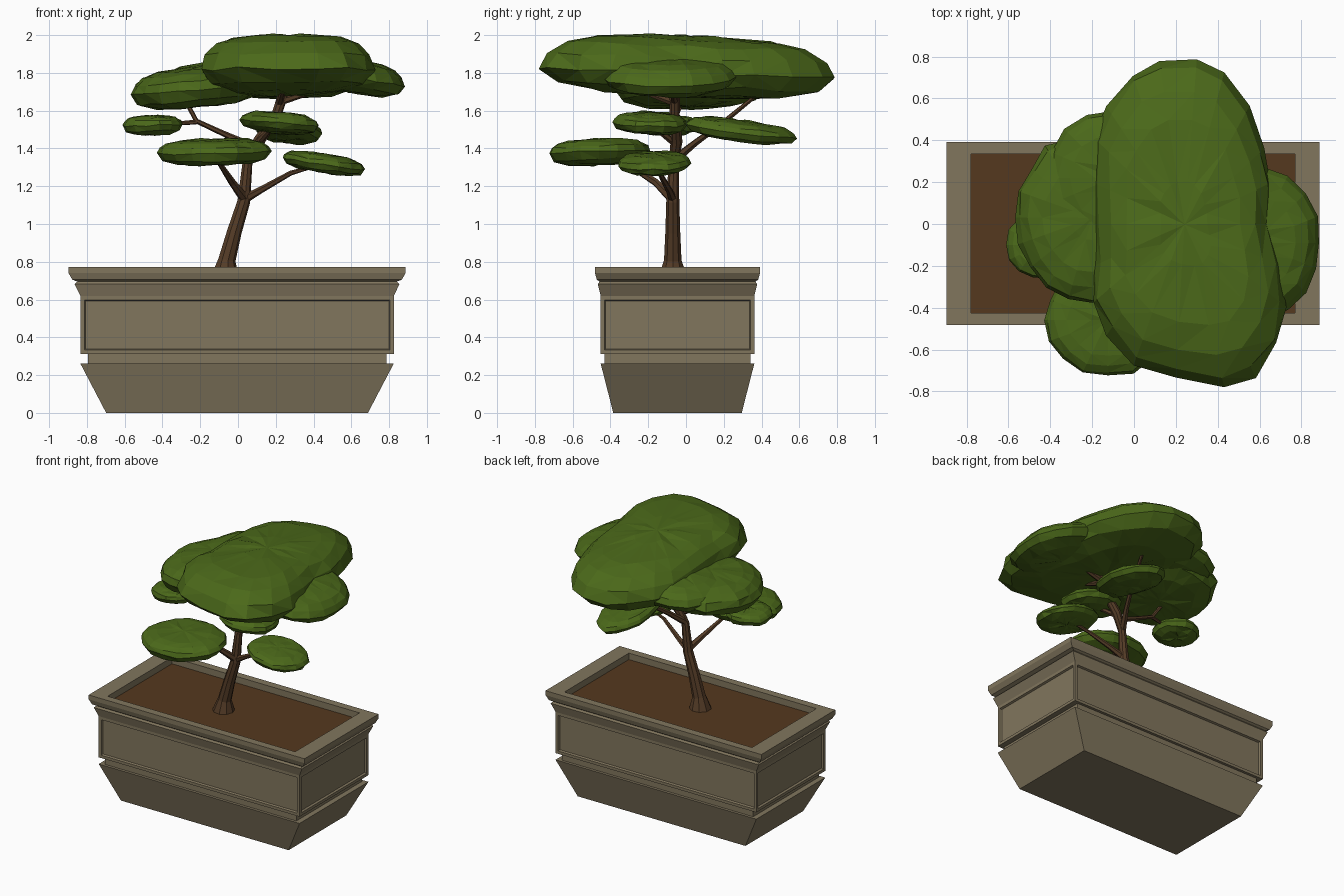
import bpy, bmesh, math, random
from mathutils import Vector

if "Cube" in bpy.data.objects:
    bpy.data.objects.remove(bpy.data.objects["Cube"])

random.seed(4)


def material(name, rgb):
    m = bpy.data.materials.new(name)
    m.diffuse_color = (*rgb, 1)
    m.use_nodes = True
    m.node_tree.nodes["Principled BSDF"].inputs["Base Color"].default_value = m.diffuse_color
    return m


STONE = material("stone", (0.22, 0.18, 0.11))
SOIL = material("soil", (0.09, 0.04, 0.013))
BARK = material("bark", (0.09, 0.045, 0.02))
LEAF = material("leaf", (0.07, 0.14, 0.01))


def finish(bm, name, mat):
    bmesh.ops.recalc_face_normals(bm, faces=bm.faces)
    me = bpy.data.meshes.new(name)
    bm.to_mesh(me)
    bm.free()
    me.materials.append(mat)
    ob = bpy.data.objects.new(name, me)
    bpy.context.collection.objects.link(ob)
    return ob


def loft(bm, rings):
    """Skin a list of equally sized point rings and cap both ends."""
    vs = [[bm.verts.new(p) for p in r] for r in rings]
    n = len(vs[0])
    bands = []
    for a, b in zip(vs, vs[1:]):
        bands.append([bm.faces.new((a[i], a[(i + 1) % n], b[(i + 1) % n], b[i]))
                      for i in range(n)])
    bm.faces.new(vs[0][::-1])
    bm.faces.new(vs[-1])
    return bands


# Pot: rectangular moulding profile (half width, half depth, height)
PX, PY = -0.005, -0.045


def rect(hx, hy, z):
    return [(PX + sx * hx, PY + sy * hy, z)
            for sx, sy in ((-1, -1), (1, -1), (1, 1), (-1, 1))]


profile = [(.693, .34, 0), (.83, .407, .262), (.79, .387, .262), (.79, .387, .312),
           (.83, .407, .312), (.83, .407, .62), (.86, .422, .682), (.845, .412, .695),
           (.872, .427, .705), (.892, .437, .74), (.892, .437, .773),
           (.775, .38, .773), (.775, .38, .70)]
bm = bmesh.new()
bands = loft(bm, [rect(*p) for p in profile])
bmesh.ops.recalc_face_normals(bm, faces=bm.faces)
# sunken panels on the four sides
bmesh.ops.inset_individual(bm, faces=bands[4], thickness=.03, depth=0)
bmesh.ops.inset_individual(bm, faces=bands[4], thickness=.008, depth=-.014)
finish(bm, "pot", STONE)

# Soil
bm = bmesh.new()
loft(bm, [rect(.776, .381, .705), rect(.776, .381, .725)])
finish(bm, "soil", SOIL)


# Trunk and branches: tapered tubes through (x, y, z, radius)
def tube(name, pts, sides=8):
    bm = bmesh.new()
    P = [Vector(p[:3]) for p in pts]
    rings = []
    for i, p in enumerate(P):
        d = P[min(i + 1, len(P) - 1)] - P[max(i - 1, 0)]
        q = Vector((0, 0, 1)).rotation_difference(d)
        rings.append([p + q @ Vector((math.cos(a), math.sin(a), 0)) * pts[i][3]
                      for a in (math.tau * k / sides for k in range(sides))])
    loft(bm, rings)
    return finish(bm, name, BARK)


tube("trunk", [(-.07, -.07, .70, .085), (-.06, -.07, .81, .047), (-.02, -.07, .96, .04),
               (.03, -.07, 1.12, .035), (.05, -.065, 1.33, .027), (.11, -.05, 1.44, .032),
               (.20, -.06, 1.57, .027), (.26, -.06, 1.75, .03)], 9)
tube("branch_lower_left", [(.03, -.08, 1.14, .026), (-.03, -.16, 1.22, .02),
                           (-.09, -.3, 1.31, .014), (-.13, -.42, 1.37, .01)], 6)
tube("branch_lower_right", [(.03, -.07, 1.13, .025), (.12, -.09, 1.18, .018),
                            (.28, -.14, 1.27, .013), (.42, -.16, 1.31, .008)], 6)
tube("branch_left", [(.05, -.06, 1.42, .022), (-.08, -.07, 1.48, .015),
                     (-.22, -.07, 1.545, .013), (-.26, -.03, 1.62, .012),
                     (-.28, 0, 1.7, .01)], 6)
tube("branch_left_tip", [(-.22, -.07, 1.54, .013), (-.42, -.1, 1.525, .008)], 6)
tube("branch_back", [(.05, -.06, 1.34, .025), (.11, .05, 1.43, .018),
                     (.18, .2, 1.54, .014), (.25, .42, 1.72, .01)], 6)
tube("branch_middle", [(.1, -.05, 1.42, .02), (.16, -.14, 1.49, .014),
                       (.22, -.2, 1.53, .008)], 6)
tube("branch_top_right", [(.23, -.06, 1.65, .02), (.42, -.07, 1.71, .014),
                          (.64, -.08, 1.77, .008)], 6)
tube("branch_top_front", [(.22, -.06, 1.64, .02), (.24, -.25, 1.71, .013),
                          (.3, -.42, 1.78, .008)], 6)


# Foliage pads: flat cushions on an outline, with tilt and slight facet noise
def ellipse(rx, ry, n=16):
    out = []
    for k in range(n):
        a = math.tau * k / n
        w = random.uniform(.96, 1.03)
        out.append((rx * math.cos(a) * w, ry * math.sin(a) * w))
    return out


def pad(name, centre, outline, up, down, tilt=(0, 0), power=.55, noise=.006):
    bm = bmesh.new()
    cx, cy, cz = centre
    rings = []
    for deg in (-85, -66, -35, 0, 25, 46, 64, 85):
        t = math.radians(deg)
        s, h = math.cos(t) ** power, math.sin(t) * (up if deg > 0 else down)
        ring = []
        for x, y in outline:
            k = s * random.uniform(.975, 1.01)
            ring.append((cx + x * k, cy + y * k, cz + h + tilt[0] * x * k
                         + tilt[1] * y * k + random.uniform(-noise, noise)))
        rings.append(ring)
    loft(bm, rings)
    caps = [f for f in bm.faces if len(f.verts) > 4]
    bmesh.ops.poke(bm, faces=caps)
    bmesh.ops.triangulate(bm, faces=bm.faces)
    return finish(bm, name, LEAF)


top = [(.66, 0), (.66, .2), (.62, .36), (.55, .56), (.43, .72), (.3, .785), (.12, .785),
       (-.01, .72), (-.13, .56), (-.2, .42), (-.2, .2), (-.19, 0), (-.19, -.2),
       (-.2, -.38), (-.13, -.53), (0, -.67), (.2, -.735), (.43, -.775), (.58, -.73),
       (.69, -.58), (.73, -.4), (.7, -.2)]
pad("foliage_top", (.24, 0, 1.80), [(x - .24, y) for x, y in top], .195, .125,
    (0, -.035), noise=.009)
pad("foliage_top_left", (-.2, .03, 1.72), ellipse(.37, .41, 20), .115, .1, (.10, .02))
pad("foliage_top_right", (.57, -.09, 1.785), ellipse(.33, .37, 18), .1, .085, (-.18, 0))
pad("foliage_back_left", (-.1, .22, 1.76), ellipse(.33, .33, 16), .1, .08, (.08, 0))
pad("foliage_lower_left", (-.125, -.46, 1.38), ellipse(.315, .27), .07, .068, (.02, .04))
pad("foliage_lower_right", (.45, -.17, 1.32), ellipse(.22, .2), .055, .048, (-.15, .02))
pad("foliage_left", (-.45, -.1, 1.523), ellipse(.163, .165, 14), .052, .052, (.02, 0))
pad("foliage_middle_front", (.22, -.19, 1.535), ellipse(.215, .2), .055, .055, (-.08, -.03))
pad("foliage_middle_back", (.265, .28, 1.495), ellipse(.18, .3), .055, .055, (-.07, -.12))
